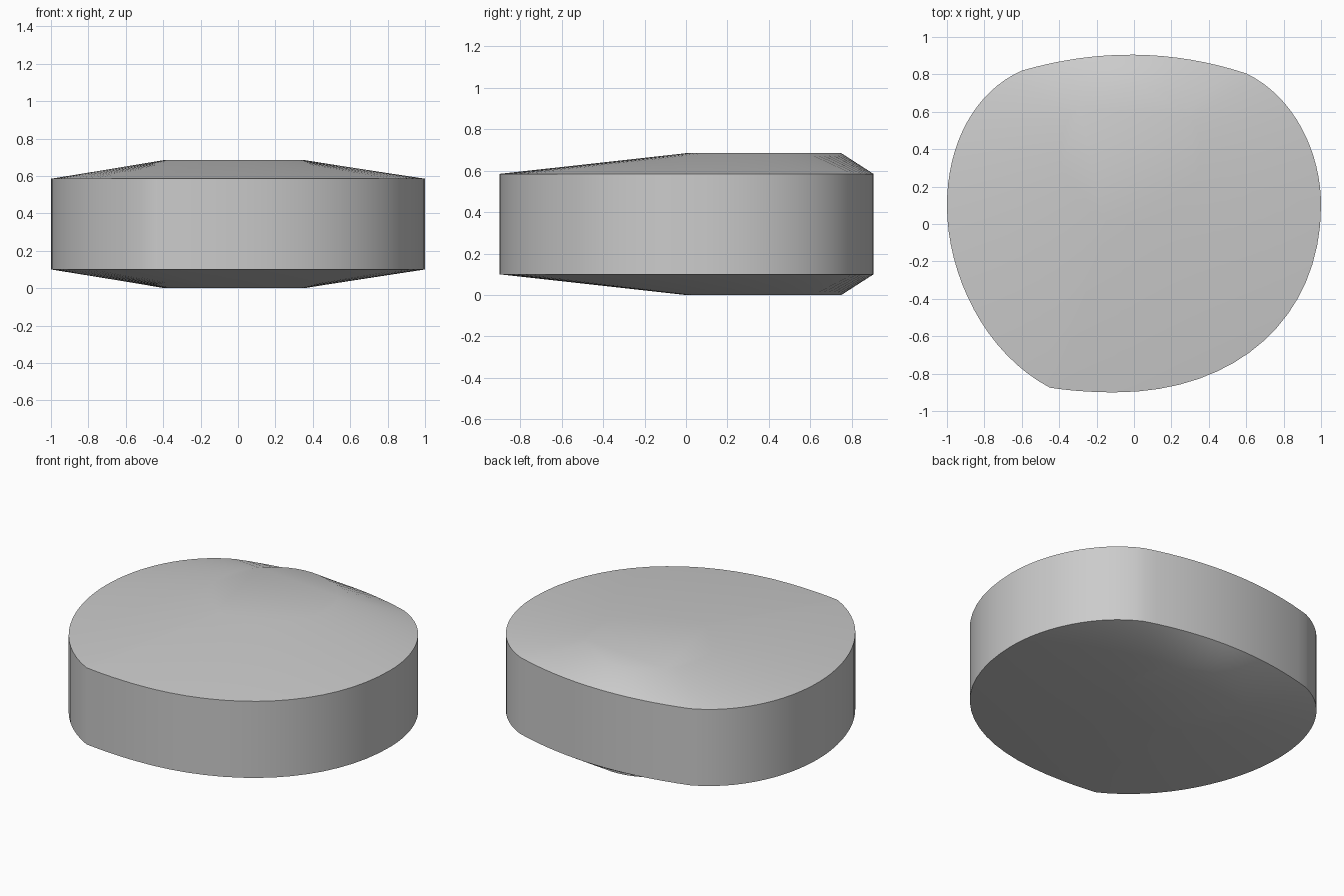
import bpy, bmesh, math
from mathutils import Vector
from mathutils.geometry import interpolate_bezier

cube = bpy.data.objects.get("Cube")
if cube:
    bpy.data.objects.remove(cube)

grey = bpy.data.materials.new("plain grey")
grey.use_nodes = True
colour = (0.6, 0.6, 0.6, 1)
grey.diffuse_color = colour
grey.node_tree.nodes["Principled BSDF"].inputs["Base Color"].default_value = colour

# Rounded outline: each corner with the two handles leading to the next one
outline = [
    ((-0.6, 0.82), (-0.2, 0.936), (0.2, 0.936)),
    ((0.6, 0.805), (0.86, 0.68), (1, 0.38)),
    ((1, 0.1), (1, -0.5), (0.55, -0.9)),
    ((-0.1, -0.9), (-0.22, -0.9), (-0.34, -0.892)),
    ((-0.45, -0.875), (-0.8, -0.69), (-1, -0.27)),
    ((-1, 0.1), (-1, 0.43), (-0.85, 0.71)),
]
STEPS = 17
rim = []
for i, (start, h1, h2) in enumerate(outline):
    end = outline[(i + 1) % len(outline)][0]
    curve = interpolate_bezier(Vector(start), Vector(h1), Vector(h2), Vector(end), STEPS)
    rim += [p.to_2d() for p in curve[:-1]]

# Off-centre raised disc, its points lined up with the rim points
centre = Vector((-0.02, 0.375))
disc = [centre + (p - centre).normalized() * 0.375 for p in rim]

# Stack the rings: lower disc, lower rim, upper rim, upper disc
bm = bmesh.new()
rings = [[bm.verts.new((p.x, p.y, z)) for p in ring]
         for ring, z in ((disc, 0), (rim, 0.1), (rim, 0.585), (disc, 0.685))]
n = len(rim)
for low, high in zip(rings, rings[1:]):
    for i in range(n):
        j = (i + 1) % n
        bm.faces.new((low[i], low[j], high[j], high[i]))
bm.faces.new(rings[0])
bm.faces.new(rings[-1])
bmesh.ops.recalc_face_normals(bm, faces=bm.faces)

mesh = bpy.data.meshes.new("rounded_body")
bm.to_mesh(mesh)
bm.free()
mesh.materials.append(grey)
body = bpy.data.objects.new("rounded_body", mesh)
bpy.context.collection.objects.link(body)

# Soft blend into the discs, crisp rims
bpy.context.view_layer.objects.active = body
body.select_set(True)
bpy.ops.object.shade_smooth_by_angle(angle=math.radians(45))
